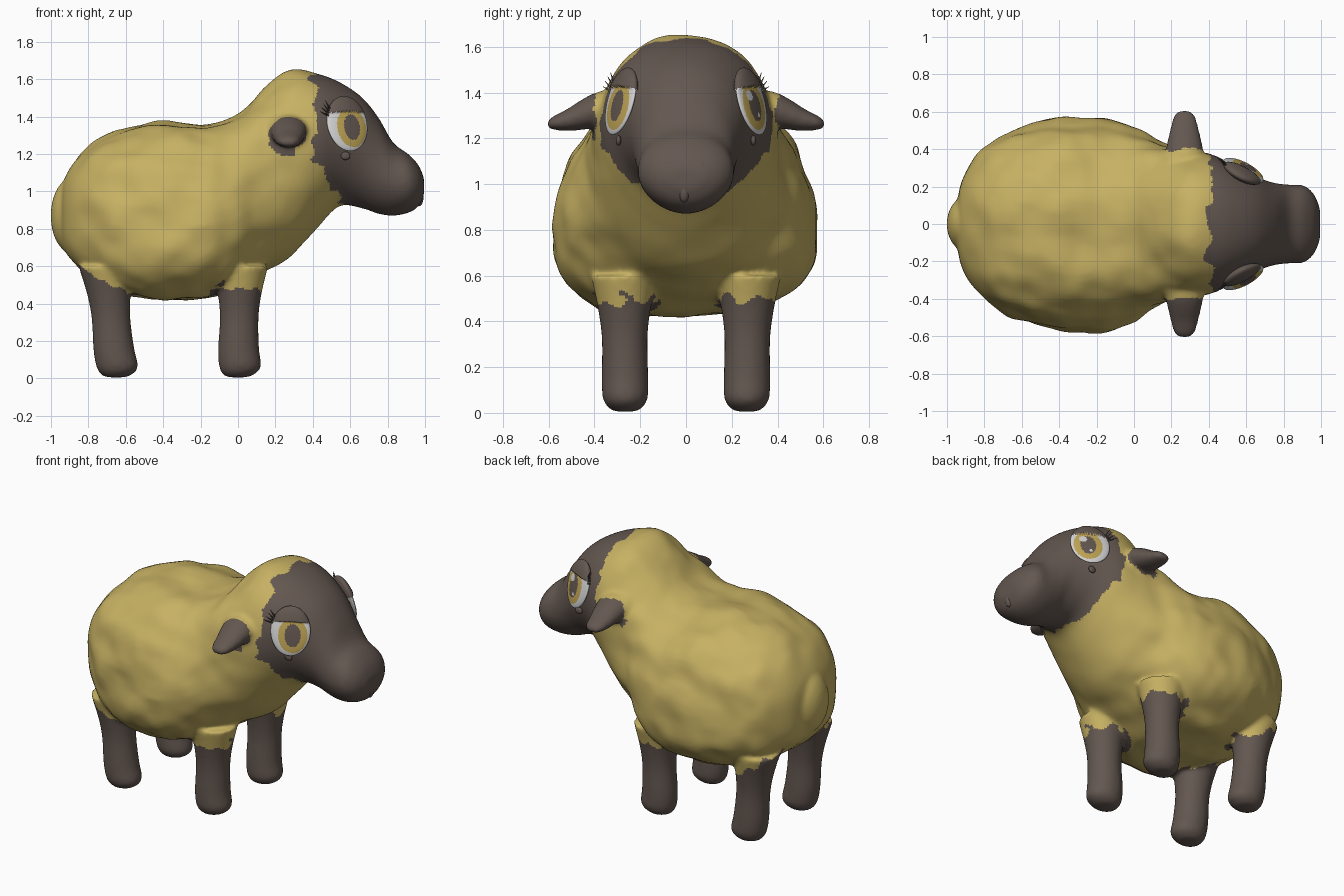
import bpy, bmesh, math
from math import cos, sin, pi, hypot
from mathutils import Vector, Matrix, noise

if "Cube" in bpy.data.objects:
    bpy.data.objects.remove(bpy.data.objects["Cube"])


def material(name, rgb):
    m = bpy.data.materials.new(name)
    m.use_nodes = True
    m.diffuse_color = (*rgb, 1)
    m.node_tree.nodes["Principled BSDF"].inputs["Base Color"].default_value = (*rgb, 1)
    return m


wool = material("golden wool", (.57, .44, .125))
skin = material("dark brown skin", (.125, .095, .08))
white = material("eye white", (.65, .65, .65))
iris = material("amber iris", (.52, .37, .09))


def paint(mesh, mats, rule):
    """Smooth shading, and a material per face picked by its centre."""
    for m in mats:
        mesh.materials.append(m)
    for f in mesh.polygons:
        f.use_smooth = True
        f.material_index = rule(f.center)


def finish(name, bm, mats, rule=lambda c: 0, frame=Matrix()):
    bmesh.ops.recalc_face_normals(bm, faces=bm.faces)
    mesh = bpy.data.meshes.new(name)
    bm.to_mesh(mesh)
    bm.free()
    paint(mesh, mats, rule)
    obj = bpy.data.objects.new(name, mesh)
    bpy.context.collection.objects.link(obj)
    obj.matrix_world = frame
    return obj


def spline(stations, steps):
    """Catmull-Rom interpolation through tuples of equal length."""
    last = len(stations) - 1
    for i in range(last):
        a, b, c, d = (stations[min(max(i + k, 0), last)] for k in (-1, 0, 1, 2))
        for j in range(steps):
            t = j / steps
            yield [q + .5 * t * (r - p + t * (2*p - 5*q + 4*r - s + t * (3*(q - r) + s - p)))
                   for p, q, r, s in zip(a, b, c, d)]
    yield stations[-1]


def loft(bm, stations, point, sides=24, steps=4):
    rings = [[bm.verts.new(point(st, 2 * pi * k / sides)) for k in range(sides)]
             for st in spline(stations, steps)]
    for r0, r1 in zip(rings, rings[1:]):
        for k in range(sides):
            n = (k + 1) % sides
            bm.faces.new((r0[k], r0[n], r1[n], r1[k]))
    bm.faces.new(rings[0])
    bm.faces.new(rings[-1])


def ellipsoid(bm, centre, radii, segs=32):
    place = Matrix.Translation(centre) @ Matrix.Diagonal((*radii, 1))
    bmesh.ops.create_uvsphere(bm, u_segments=segs, v_segments=segs // 2, radius=1, matrix=place)


def clamp(v, low, high):
    return max(low, min(high, v))


# Body, neck and head: x, bottom, top, half width, height of widest point
BODY = [
    (-.95, .8, .95, .04, .86), (-.925, .68, 1.07, .22, .85), (-.84, .58, 1.19, .36, .83),
    (-.68, .49, 1.3, .485, .82), (-.42, .425, 1.37, .565, .8), (-.15, .445, 1.355, .56, .82),
    (0, .5, 1.41, .51, .86), (.14, .58, 1.56, .435, .97), (.28, .65, 1.65, .4, 1.13),
    (.42, .8, 1.63, .37, 1.24), (.54, .92, 1.585, .31, 1.27), (.66, .91, 1.505, .25, 1.23),
    (.75, .88, 1.395, .22, 1.12), (.83, .87, 1.26, .21, 1.06), (.91, .885, 1.2, .205, 1.05),
    (.965, .92, 1.14, .155, 1.04), (.995, .98, 1.07, .08, 1.03)]


def body_point(st, a):
    x, low, high, width, mid = st
    # the belly is squarer than the back, the throat rounder
    e = clamp(.78 + .65 * x, .7, 1.05) if sin(a) < 0 else clamp(.85 + .25 * x, .82, .9)
    c, s = (math.copysign(abs(v) ** e, v) for v in (cos(a), sin(a)))
    p = Vector((x, width * c, mid + s * (high - mid if s > 0 else mid - low)))
    # lumpy fleece, fading out towards the face
    amount = .03 * clamp((.45 - x) * 3, 0, 1) * min(1, (x + .95) * 9)
    lump = noise.noise(Vector((x * 3, p.y * 5, p.z * 5))) + .4 * noise.noise(p * 9)
    return p + Vector((0, c, s)) * lump * amount


# Legs: x shift, height, x radius, y radius
LEG = [(0, .005, .03, .03), (0, .015, .075, .065), (.01, .06, .112, .098), (0, .16, .11, .102),
       (0, .32, .104, .1), (0, .45, .117, .115), (0, .6, .15, .145)]
LEG_X = {0: .02, -.65: -.09}   # foot position and lean
# Ears: distance out, height, x radius, z radius
EAR = [(.33, 1.335, .09, .075), (.39, 1.325, .1, .077), (.45, 1.305, .09, .068),
       (.52, 1.28, .074, .048), (.58, 1.267, .058, .03), (.607, 1.26, .03, .015)]

bm = bmesh.new()
loft(bm, BODY, body_point, sides=80, steps=8)
ellipsoid(bm, (-.89, 0, .87), (.112, .15, .2))   # tail
for s in (1, -1):
    for x, lean in LEG_X.items():
        def leg_point(st, a):
            dx, z, rx, ry = st
            return Vector((x + dx + lean * z + rx * cos(a), s * (.265 + .01 * z) + ry * sin(a), z))

        def ear_point(st, a):
            y, z, rx, rz = st
            return Vector((.27 + rx * cos(a), s * y, z + rz * sin(a)))
        loft(bm, LEG, leg_point)
    loft(bm, EAR, ear_point)
    ellipsoid(bm, (.24, s * .33, 1.31), (.11, .08, .1))   # wool behind the ear


def coat_rule(c):
    rough = noise.noise(c * 14)
    if c.x > .41 + .6 * max(0, 1.17 - c.z) + .05 * rough:
        return 1
    if abs(c.y) > .4 + .02 * rough and hypot(c.x - .27, c.z - 1.31) < .12:
        return 1
    for x, lean in LEG_X.items():
        near = hypot(c.x - x - lean * c.z, abs(c.y) - .27) < .165
        if near and c.z < .49 + .06 * rough + (.8 * max(0, -.66 - c.x) - .03 if x else 0):
            return 1
    return 0


# Fuse body, tail, legs and ears into one soft skin, then colour it
sheep = finish("body", bm, [])
remesh = sheep.modifiers.new("fuse", 'REMESH')
remesh.mode, remesh.voxel_size = 'VOXEL', .013
soften = sheep.modifiers.new("soften", 'SMOOTH')
soften.factor, soften.iterations = .5, 10
graph = bpy.context.evaluated_depsgraph_get()
fused = bpy.data.meshes.new_from_object(sheep.evaluated_get(graph))
sheep.modifiers.clear()
sheep.data = fused
paint(fused, [wool, skin], coat_rule)

for side, s in (("left", 1), ("right", -1)):
    # Eye: flattened lens with lid, white, iris, pupil and glints chosen by position
    n = Vector((.44, s * .85, .26)).normalized()
    up = (Vector((0, 0, 1)) - n * n.z).normalized()
    frame = Matrix((up.cross(n), up, n)).transposed().to_4x4()
    frame = Matrix.Translation((.583, s * .285, 1.362)) @ frame

    def eye_rule(c):
        u, v = -s * c.x, c.y   # u runs towards the nose
        if v > .058 - .3 * u * u:
            return 0
        u, v = u - .016, v + .025
        if s > 0 and (hypot(u - .03, v - .045) < .024 or hypot(u + .015, v + .045) < .011):
            return 1
        if hypot(u / .048, v / .07) < 1:
            return 0
        return 2 if hypot(u / .088, v / .108) < 1 else 1

    bm = bmesh.new()
    ellipsoid(bm, (0, 0, 0), (.12, .152, .024), 128)
    for v in bm.verts:
        if v.co.y > .058 - .3 * v.co.x ** 2:
            v.co.z *= 1.8   # overhanging lid
    finish(f"{side}_eye", bm, [skin, white, iris], eye_rule, frame)

    # Eyelashes fanning out at the rear corner
    bm = bmesh.new()
    for i in range(4):
        way = Vector((s * (.9 - .12 * i), .3 + .17 * i, .25)).normalized()
        base = Vector((s * (.113 - .006 * i), .045 + .012 * i, .006))
        turn = way.to_track_quat('Z', 'Y').to_matrix().to_4x4()
        bmesh.ops.create_cone(bm, segments=6, radius1=.006, radius2=.001, depth=.06, cap_ends=True,
                              matrix=Matrix.Translation(base + way * .025) @ turn)
    finish(f"{side}_lashes", bm, [skin], frame=frame)

    # Cheek bead below the eye, and nostril
    bm = bmesh.new()
    ellipsoid(bm, (.575, s * .295, 1.19), (.025, .012, .022))
    finish(f"{side}_cheek_bead", bm, [skin])
    bm = bmesh.new()
    ellipsoid(bm, (.967, s * .065, 1.08), (.018, .02, .03))
    finish(f"{side}_nostril", bm, [skin])

# Lip fold down the middle of the muzzle
bm = bmesh.new()
ellipsoid(bm, (.967, -.008, .97), (.025, .026, .05))
finish("lip_fold", bm, [skin])
